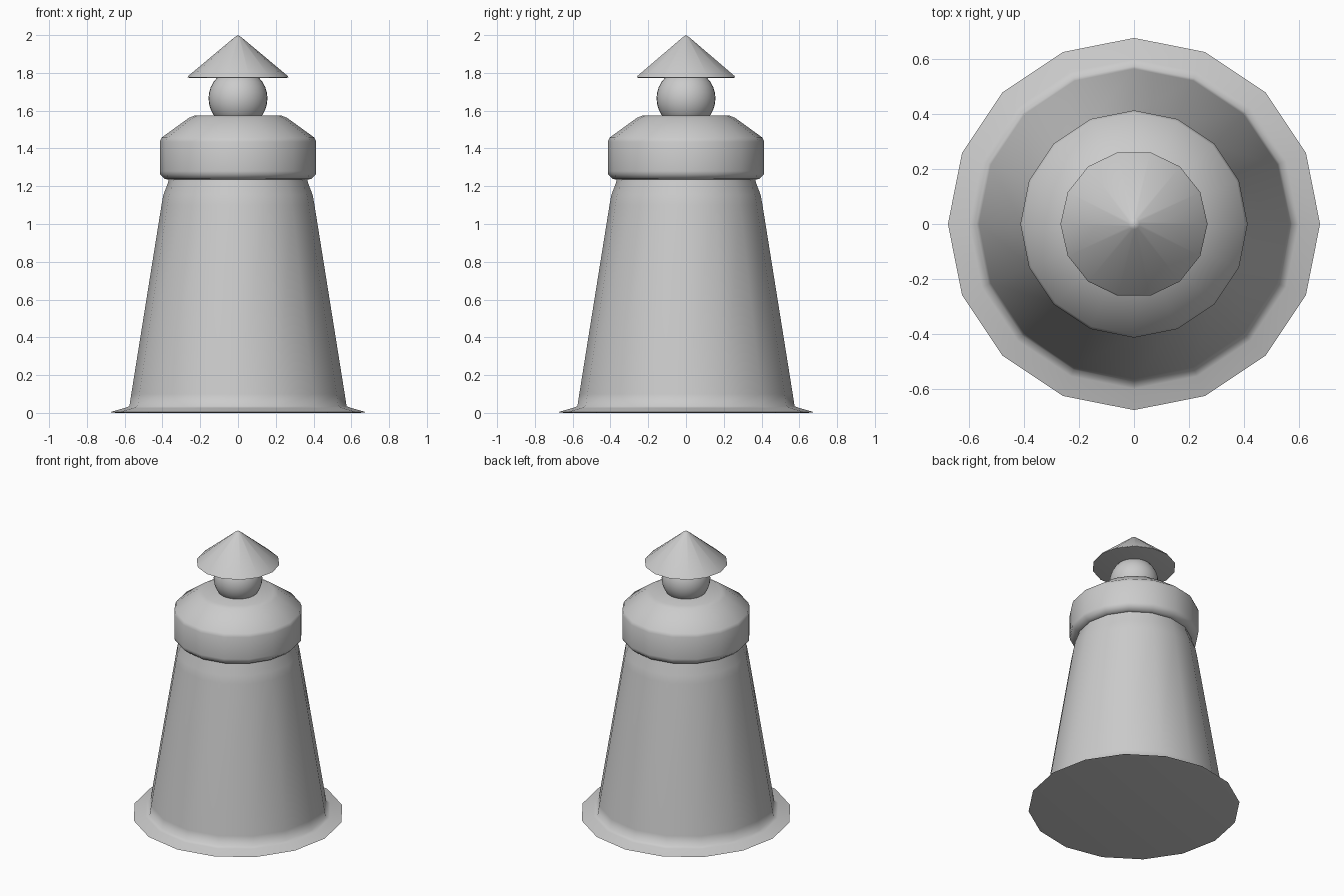
import bpy
import bmesh
from math import cos, sin, tau, radians

cube = bpy.data.objects.get("Cube")
if cube:
    bpy.data.objects.remove(cube, do_unlink=True)

stone = bpy.data.materials.new("light_grey")
stone.use_nodes = True
GREY = (0.6, 0.6, 0.6, 1)
stone.diffuse_color = GREY
stone.node_tree.nodes["Principled BSDF"].inputs["Base Color"].default_value = GREY


def lathe(name, profile, sides, sharp=50):
    """Revolve (radius, height) points, closing both ends."""
    bm = bmesh.new()
    rings = []
    for r, z in profile:
        if r == 0:
            rings.append([bm.verts.new((0, 0, z))] * sides)
        else:
            rings.append([bm.verts.new((r * cos(tau * i / sides), r * sin(tau * i / sides), z))
                          for i in range(sides)])
    for low, high in zip(rings, rings[1:]):
        for i in range(sides):
            j = (i + 1) % sides
            corners = list(dict.fromkeys((low[i], low[j], high[j], high[i])))
            bm.faces.new(corners)
    if profile[0][0]:
        bm.faces.new(rings[0][::-1])
    if profile[-1][0]:
        bm.faces.new(rings[-1])
    mesh = bpy.data.meshes.new(name)
    bm.to_mesh(mesh)
    bm.free()
    obj = bpy.data.objects.new(name, mesh)
    bpy.context.collection.objects.link(obj)
    finish(obj, sharp)


def finish(obj, sharp):
    obj.data.materials.append(stone)
    bpy.ops.object.select_all(action="DESELECT")
    obj.select_set(True)
    bpy.context.view_layer.objects.active = obj
    bpy.ops.object.shade_smooth_by_angle(angle=radians(sharp))


# Tapered tower flaring into a thin foot
lathe("tower", [(0.645, 0), (0.678, 0.004), (0.6, 0.026), (0.575, 0.035), (0.565, 0.1),
                (0.405, 1.1), (0.395, 1.155), (0.37, 1.22), (0.365, 1.25)], 16, 80)

# Gallery band with chamfered underside and sloped top
lathe("gallery", [(0.365, 1.235), (0.388, 1.238), (0.412, 1.262), (0.414, 1.28),
                  (0.414, 1.435), (0.405, 1.457), (0.26, 1.562), (0.23, 1.574)], 16)

# Round lamp
bpy.ops.mesh.primitive_uv_sphere_add(segments=32, ring_count=16, radius=0.156,
                                     location=(0, 0, 1.665))
lamp = bpy.context.object
lamp.name = "lamp"
finish(lamp, 60)

# Pointed cap with a fine rim
lathe("cap", [(0.255, 1.773), (0.268, 1.776), (0.262, 1.785), (0.02, 1.987), (0, 2)], 14, 80)
